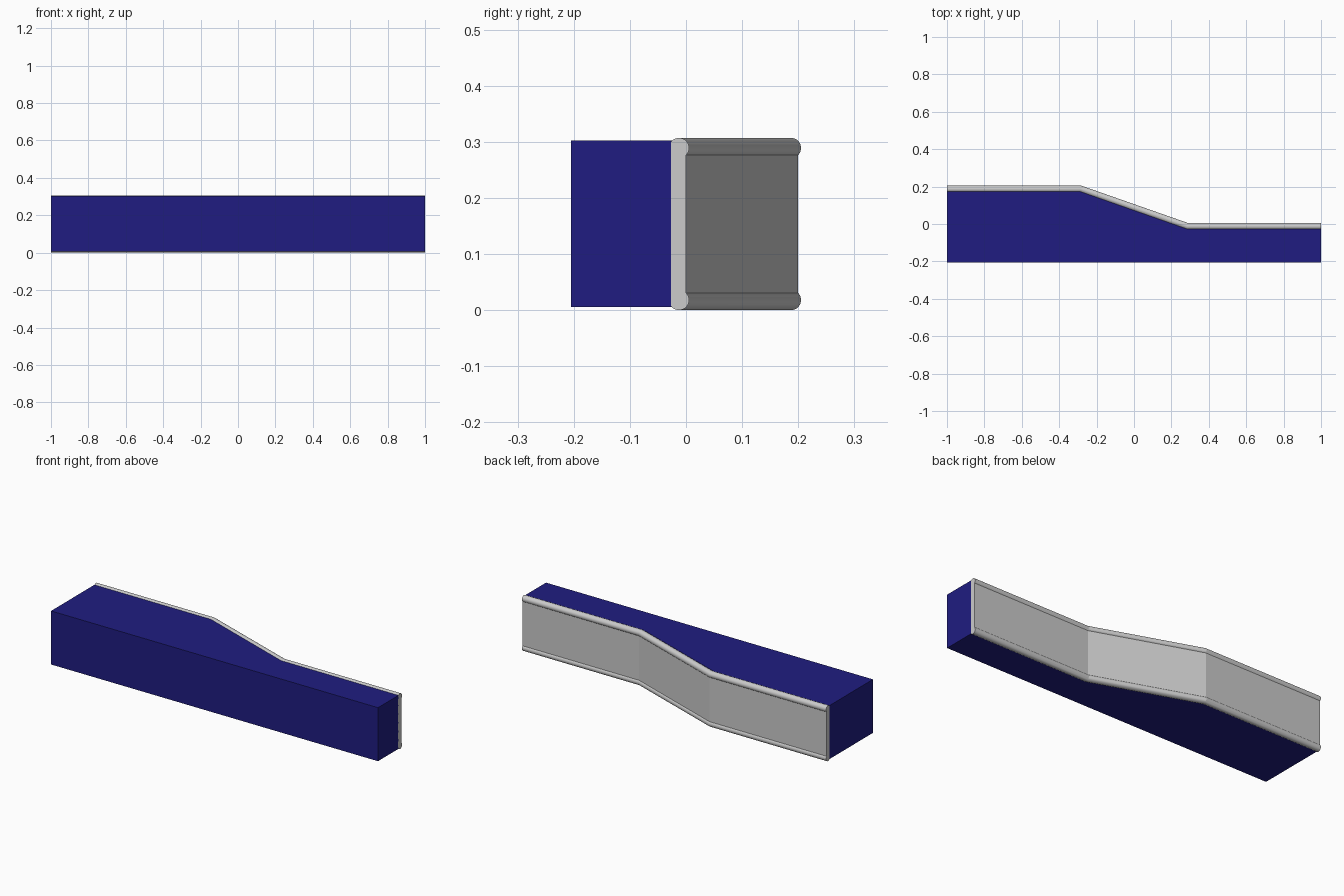
import bpy, bmesh
from math import cos, sin, acos, pi, atan2, tan

if "Cube" in bpy.data.objects:
    bpy.data.objects.remove(bpy.data.objects["Cube"])

H = 0.307          # overall height
R = 0.018          # bead radius
BACK = -0.016      # rear plane of the facing, relative to bead centre
FACE = 0.0125      # flat front plane of the facing, relative to bead centre
HALF = 0.285       # half length of the sloping stretch
Y0, Y1 = -0.0125, 0.187
TILT = tan(atan2(Y1 - Y0, 2 * HALF) / 2)   # mitre shift at each bend


def path(off):
    """Stepped plan line, offset sideways with mitred bends."""
    return [(-1, Y1 + off), (-HALF + off * TILT, Y1 + off),
            (HALF + off * TILT, Y0 + off), (1, Y0 + off)]


def finish(bm, name):
    bmesh.ops.recalc_face_normals(bm, faces=bm.faces[:])
    me = bpy.data.meshes.new(name)
    bm.to_mesh(me)
    bm.free()
    ob = bpy.data.objects.new(name, me)
    bpy.context.collection.objects.link(ob)
    return ob


# solid body: plan outline raised to the top
bm = bmesh.new()
outline = path(BACK + 0.002) + [(1, -0.205), (-1, -0.205)]
base = bm.faces.new([bm.verts.new((x, y, 0.006)) for x, y in outline])
top = bmesh.ops.extrude_face_region(bm, geom=[base])
bmesh.ops.translate(bm, vec=(0, 0, 0.296),
                    verts=[v for v in top["geom"] if isinstance(v, bmesh.types.BMVert)])
body = finish(bm, "body")
mat = bpy.data.materials.new("blue")
mat.diffuse_color = (0.014, 0.012, 0.22, 1)
mat.use_nodes = True
mat.node_tree.nodes["Principled BSDF"].inputs["Base Color"].default_value = mat.diffuse_color
body.data.materials.append(mat)

# facing strip: flat wall with a rounded bead along top and bottom
a0, a1, n = -acos(FACE / R), acos(BACK / R), 16
bead = [(R * cos(a0 + (a1 - a0) * i / n), H - R + R * sin(a0 + (a1 - a0) * i / n))
        for i in range(n + 1)]
profile = bead + [(o, H - z) for o, z in reversed(bead)]

bm = bmesh.new()
rails = [[bm.verts.new((x, y, z)) for x, y in path(o)] for o, z in profile]
for a, b in zip(rails, rails[1:] + rails[:1]):
    for i in range(3):
        bm.faces.new((a[i], a[i + 1], b[i + 1], b[i]))
for end in (0, 3):
    bm.faces.new([r[end] for r in rails])
facing = finish(bm, "beaded_facing")

bpy.context.view_layer.objects.active = facing
facing.select_set(True)
bpy.ops.object.shade_smooth_by_angle(angle=pi / 12)
